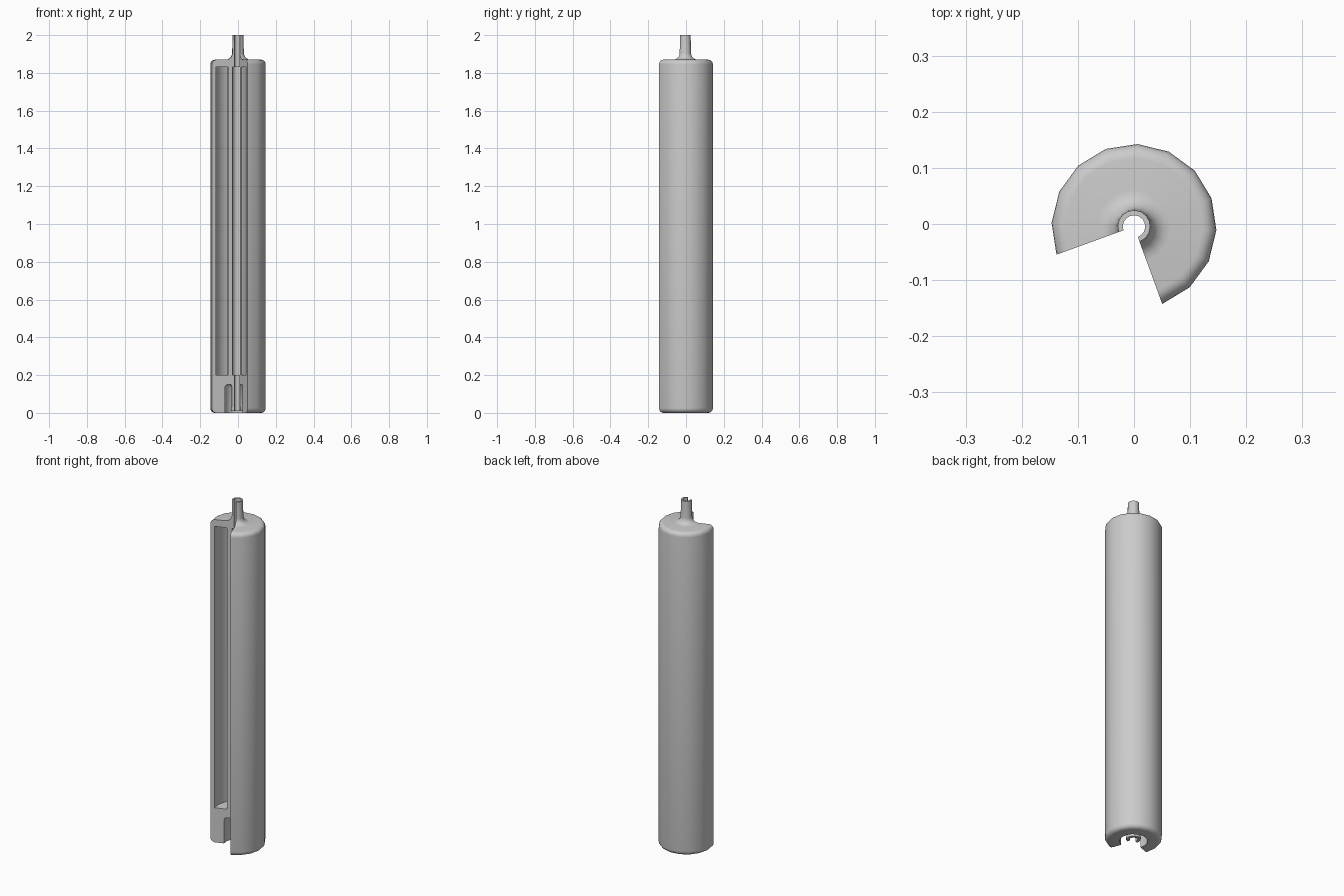
import bpy, bmesh
from math import radians, cos, sin, pi
from mathutils import Matrix, Vector

cube = bpy.data.objects.get("Cube")
if cube:
    bpy.data.objects.remove(cube)

RADIUS, AXIS_Y = 0.147, -0.0044
START, SWEEP, STEPS = radians(-70), radians(270), 12


def arc(r, z, size, a, b, n=5):
    """Points of a rounded corner, centred at (r, z), in degrees."""
    angles = [radians(a + (b - a) * i / n) for i in range(n + 1)]
    return [(r + size * cos(t), z + size * sin(t)) for t in angles]


# Section outline: body, neck tube, stepped bore and nozzle socket
outline = (
    arc(RADIUS - 0.025, 0.025, 0.025, -90, 0)
    + arc(RADIUS - 0.025, 1.845, 0.025, 0, 90)
    + arc(0.066, 1.905, 0.035, 270, 180)
    + [(0.029, 2.0), (0.02, 2.0), (0.02, 1.83), (0.03, 1.83),
       (0.03, 0.2), (0.02, 0.2), (0.02, 0.01)]
    # nozzle with a small lip at its tip
    + [(0.037, 0.01), (0.039, 0.02), (0.034, 0.035), (0.034, 0.14)]
    # socket around the nozzle
    + [(0.04, 0.15)] + arc(0.058, 0.135, 0.015, 90, 0, 4)
    + [(0.073, 0.0)]
)
# Sealed chamber in the wall
chamber = [(0.056, 0.2), (0.124, 0.2), (0.124, 1.83), (0.056, 1.83)]

grey = bpy.data.materials.new("plain grey")
grey.use_nodes = True
colour = (0.6, 0.6, 0.6, 1)
grey.diffuse_color = colour
grey.node_tree.nodes["Principled BSDF"].inputs["Base Color"].default_value = colour

# Sweep the section around the axis, leaving a quarter cut away
bm = bmesh.new()
rings = []
for profile in (outline, chamber):
    vs = [bm.verts.new((r, 0, z)) for r, z in profile]
    rings += [bm.edges.new((v, vs[i - 1])) for i, v in enumerate(vs)]
bmesh.ops.rotate(bm, verts=bm.verts[:], cent=(0, 0, 0),
                 matrix=Matrix.Rotation(START, 3, 'Z'))
spun = bmesh.ops.spin(bm, geom=rings, cent=(0, 0, 0), axis=(0, 0, 1),
                      angle=SWEEP, steps=STEPS, use_duplicate=False)
ends = [e for e in spun["geom_last"] if isinstance(e, bmesh.types.BMEdge)]

# Close both cut faces
for edges, angle in ((rings, START - pi / 2), (ends, START + SWEEP + pi / 2)):
    bmesh.ops.triangle_fill(bm, edges=edges, use_beauty=True,
                            normal=Vector((cos(angle), sin(angle), 0)))
bmesh.ops.translate(bm, verts=bm.verts[:], vec=(0, AXIS_Y, 0))
bmesh.ops.recalc_face_normals(bm, faces=bm.faces[:])

mesh = bpy.data.meshes.new("cutaway_cylinder")
bm.to_mesh(mesh)
bm.free()
mesh.materials.append(grey)
body = bpy.data.objects.new("cutaway_cylinder", mesh)
bpy.context.collection.objects.link(body)
bpy.ops.object.select_all(action='DESELECT')
body.select_set(True)
bpy.context.view_layer.objects.active = body
bpy.ops.object.shade_smooth_by_angle(angle=radians(35))
